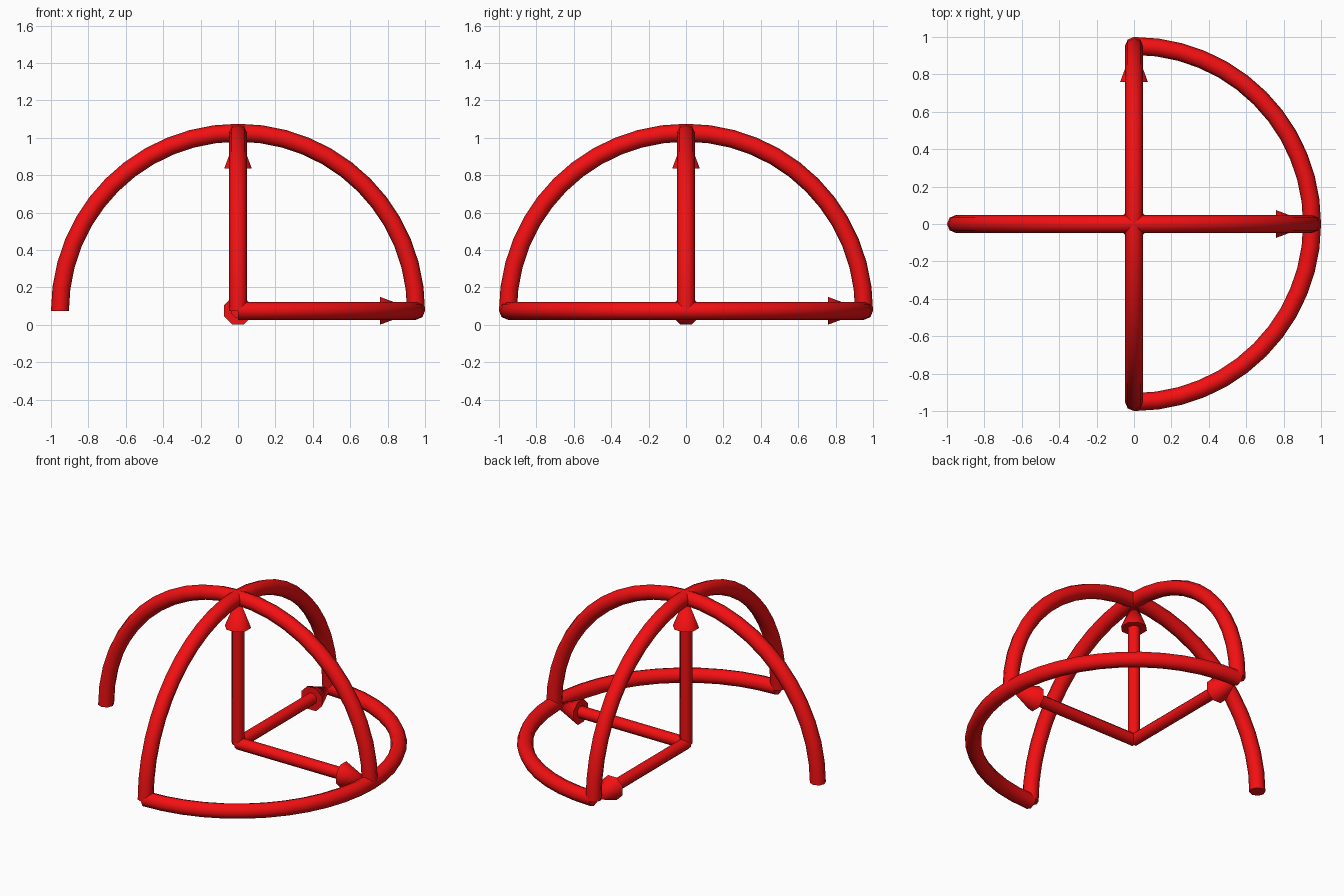
import bpy, bmesh
from math import pi, radians
from mathutils import Matrix, Vector

if "Cube" in bpy.data.objects:
    bpy.data.objects.remove(bpy.data.objects["Cube"])

CENTRE_Z = 0.075   # height of the common origin
ARC_R = 0.952      # arc centre-line radius
TUBE_R = 0.048

red = bpy.data.materials.new("red")
red.diffuse_color = (0.9, 0.005, 0.006, 1)
red.use_nodes = True
red.node_tree.nodes["Principled BSDF"].inputs["Base Color"].default_value = red.diffuse_color


def finish(bm, name, turn):
    """Turn the part, lift it to the origin height and shade it."""
    bmesh.ops.recalc_face_normals(bm, faces=bm.faces)
    bm.transform(Matrix.Translation((0, 0, CENTRE_Z)) @ turn)
    me = bpy.data.meshes.new(name)
    bm.to_mesh(me)
    bm.free()
    me.materials.append(red)
    ob = bpy.data.objects.new(name, me)
    bpy.context.collection.objects.link(ob)
    bpy.ops.object.select_all(action='DESELECT')
    ob.select_set(True)
    bpy.context.view_layer.objects.active = ob
    bpy.ops.object.shade_smooth_by_angle(angle=radians(50))


def half_arc(name, turn):
    """Half-circle tube in the xy plane, running from +x over +y to -x."""
    bm = bmesh.new()
    place = Matrix.Translation((ARC_R, 0, 0)) @ Matrix.Rotation(pi / 2, 4, 'X')
    bmesh.ops.create_circle(bm, cap_ends=True, segments=8, radius=TUBE_R, matrix=place)
    bmesh.ops.spin(bm, geom=bm.verts[:] + bm.edges[:] + bm.faces[:], cent=(0, 0, 0),
                   axis=(0, 0, 1), angle=pi, steps=24, use_duplicate=False)
    finish(bm, name, turn)


def arrow(name, turn):
    """Arrow along +z: eight-sided shaft and cone head."""
    bm = bmesh.new()
    for r1, r2, z0, z1 in ((0.038, 0.038, 0, 0.77), (0.08, 0, 0.76, 0.96)):
        place = Matrix.Translation((0, 0, (z0 + z1) / 2)) @ Matrix.Rotation(pi / 8, 4, 'Z')
        bmesh.ops.create_cone(bm, cap_ends=True, segments=8, radius1=r1, radius2=r2,
                              depth=z1 - z0, matrix=place)
    bmesh.ops.remove_doubles(bm, verts=bm.verts, dist=1e-5)
    finish(bm, name, turn)


# Two upright arcs crossing at the top, and a level arc on the +x side
upright = Matrix.Rotation(pi / 2, 4, 'X')
half_arc("side_to_side_arc", upright)
half_arc("front_to_back_arc", Matrix.Rotation(pi / 2, 4, 'Z') @ upright)
half_arc("level_arc", Matrix.Rotation(-pi / 2, 4, 'Z'))

# Three axis arrows from the origin
arrow("up_arrow", Matrix.Identity(4))
arrow("right_arrow", Matrix.Rotation(pi / 2, 4, 'Y'))
arrow("back_arrow", Matrix.Rotation(-pi / 2, 4, 'X'))
